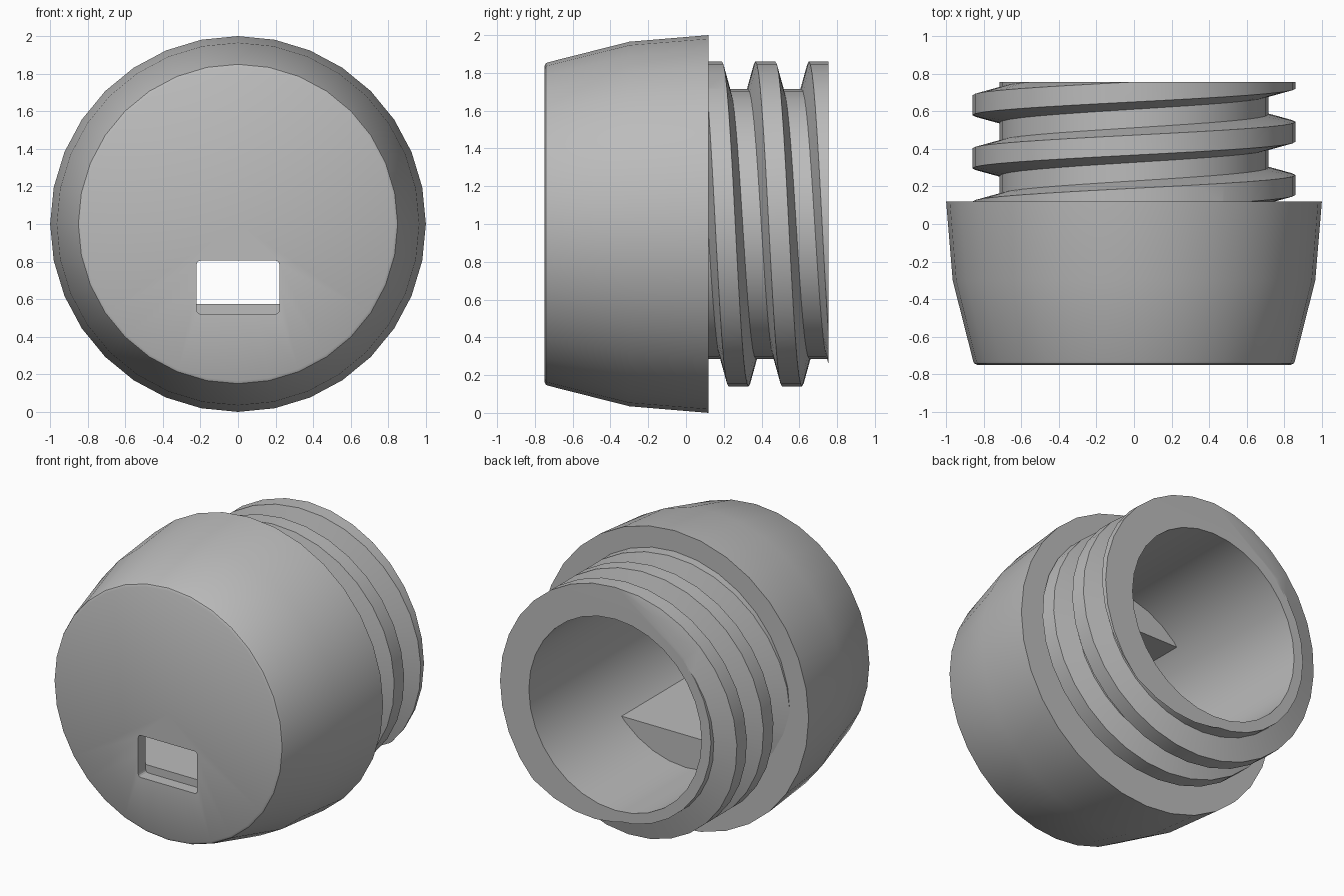
import bpy, bmesh, math
from mathutils import Vector

if "Cube" in bpy.data.objects:
    bpy.data.objects.remove(bpy.data.objects["Cube"])

grey = bpy.data.materials.new("plain grey")
grey.use_nodes = True
colour = (0.5, 0.5, 0.5, 1)
grey.diffuse_color = colour
grey.node_tree.nodes["Principled BSDF"].inputs["Base Color"].default_value = colour

SIDES = 32
CENTRE_Z = 1.0
FRONT, SHOULDER, BACK = -0.75, 0.12, 0.755
INNER_FRONT, BORE = -0.67, 0.645
NECK, CREST = 0.715, 0.86


def finish(bm, name):
    bmesh.ops.recalc_face_normals(bm, faces=bm.faces)
    mesh = bpy.data.meshes.new(name)
    bm.to_mesh(mesh)
    bm.free()
    obj = bpy.data.objects.new(name, mesh)
    bpy.context.collection.objects.link(obj)
    obj.location.z = CENTRE_Z
    mesh.materials.append(grey)
    return obj


def smooth(obj):
    bpy.ops.object.select_all(action="DESELECT")
    obj.select_set(True)
    bpy.context.view_layer.objects.active = obj
    bpy.ops.object.shade_smooth_by_angle(angle=math.radians(30))


def prism(outline, y0, y1, name):
    """Extrude an x-z outline along y."""
    bm = bmesh.new()
    face = bm.faces.new([bm.verts.new((x, y0, z)) for x, z in outline])
    extruded = bmesh.ops.extrude_face_region(bm, geom=[face])["geom"]
    moved = [v for v in extruded if isinstance(v, bmesh.types.BMVert)]
    bmesh.ops.translate(bm, verts=moved, vec=(0, y1 - y0, 0))
    return finish(bm, name)


# Hollow cap with tapered sides, neck and bore, turned around the y axis
profile = [(0, FRONT), (0.835, FRONT), (0.85, -0.742), (0.856, -0.73),
           (0.965, -0.3), (1.0, SHOULDER), (NECK, SHOULDER), (NECK, BACK),
           (BORE, BACK), (BORE, INNER_FRONT), (0, INNER_FRONT)]
bm = bmesh.new()
points = [bm.verts.new((0, y, r)) for r, y in profile]
edges = [bm.edges.new(pair) for pair in zip(points, points[1:])]
bmesh.ops.spin(bm, geom=points + edges, axis=(0, 1, 0), cent=(0, 0, 0),
               steps=SIDES, angle=math.tau)
bmesh.ops.remove_doubles(bm, verts=bm.verts, dist=0.0005)
cap = finish(bm, "cap_body")

# Rounded rectangular slot through the front wall
outline = []
for i, (sx, sz) in enumerate([(1, 1), (-1, 1), (-1, -1), (1, -1)]):
    for step in range(4):
        a = math.radians(90 * i + 30 * step)
        outline.append((sx * 0.2 + 0.02 * math.cos(a),
                        -0.337 + sz * 0.122 + 0.02 * math.sin(a)))
cutter = prism(outline, -0.9, -0.5, "slot_cutter")
cutter.hide_render = True
cutter.hide_set(True)
cut = cap.modifiers.new("slot", "BOOLEAN")
cut.object = cutter
cut.solver = "EXACT"
smooth(cap)

# Flat-faced blocks inside the bore, below and above the slot
for name, sign, end in [("lower_inner_block", -1, 0.0),
                        ("upper_inner_block", 1, -0.165)]:
    start = math.asin(0.42 / BORE)
    angles = [start + (math.pi - 2 * start) * i / 20 for i in range(21)]
    segment = [(0.655 * math.cos(a), sign * 0.655 * math.sin(a)) for a in angles]
    smooth(prism(segment, INNER_FRONT, end, name))

# Helical thread, trimmed flush at the shoulder and the back rim
PITCH = 0.283
section = [(0.705, -0.095), (CREST, -0.053), (CREST, 0.053), (0.705, 0.095)]
bm = bmesh.new()
rings = []
for i in range(-2 * SIDES, 2 * SIDES + 1):
    a = math.tau * i / SIDES
    y = 0.42 + PITCH * i / SIDES
    rings.append([bm.verts.new((r * math.sin(a), y + dy, r * math.cos(a)))
                  for r, dy in section])
for one, two in zip(rings, rings[1:]):
    for k in range(4):
        n = (k + 1) % 4
        bm.faces.new((one[k], one[n], two[n], two[k]))
bm.faces.new(rings[0])
bm.faces.new(rings[-1])
for y, direction in [(SHOULDER - 0.01, -1), (BACK, 1)]:
    trimmed = bmesh.ops.bisect_plane(
        bm, geom=bm.verts[:] + bm.edges[:] + bm.faces[:], dist=0.00001,
        plane_co=Vector((0, y, 0)), plane_no=Vector((0, direction, 0)),
        clear_outer=True)
    rim = [e for e in trimmed["geom_cut"]
           if isinstance(e, bmesh.types.BMEdge) and e.is_boundary]
    bmesh.ops.holes_fill(bm, edges=rim, sides=0)
smooth(finish(bm, "screw_thread"))
